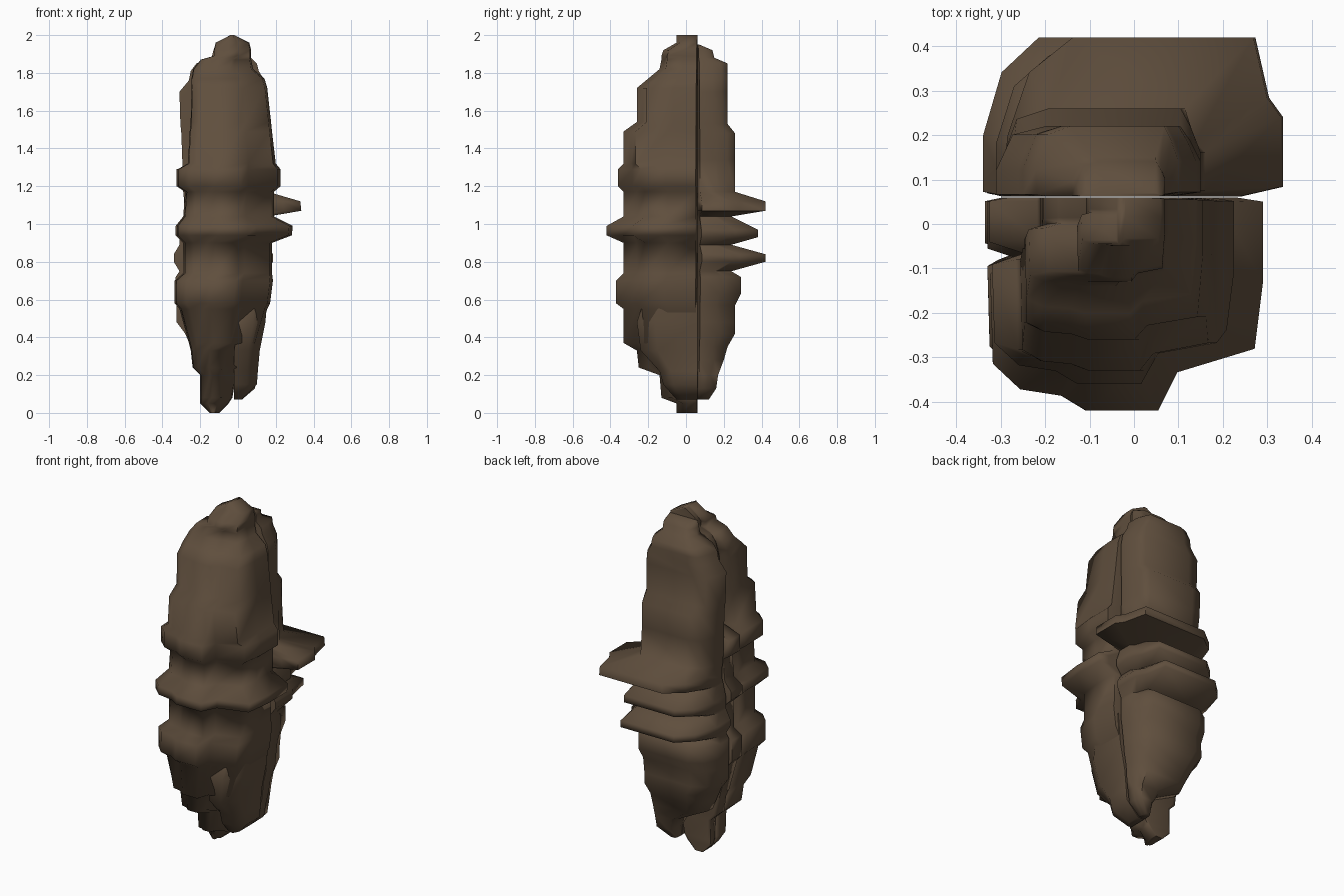
import bpy, bmesh

bark = bpy.data.materials.new("dark bark brown")
bark.diffuse_color = (0.115, 0.077, 0.047, 1)


def loft(name, y_seam, section, levels):
    """Stack one half cross-section (u across, v outward) through levels (z, x0, x1, y_outer)."""
    bm = bmesh.new()
    rings = []
    for z, x0, x1, y in levels:
        upper = z > 1.31                     # upper body: squarer corners, recessed left strip
        ring = []
        for u, v in section:
            if upper and v > 0.5:
                v += (1 - v) * 0.45
            if upper and y < y_seam and u < 0.1 and v < 0.3:
                u = 0.11
            ring.append(bm.verts.new((x0 + (x1 - x0) * u, y_seam + (y - y_seam) * v, z)))
        rings.append(ring)
    n = len(section)
    for a, b in zip(rings, rings[1:]):
        for i in range(n):
            j = (i + 1) % n
            bm.faces.new((a[i], a[j], b[j], b[i]))
    bm.faces.new(rings[0])
    bm.faces.new(rings[-1])
    bmesh.ops.recalc_face_normals(bm, faces=bm.faces)
    me = bpy.data.meshes.new(name)
    bm.to_mesh(me)
    bm.free()
    me.materials.append(bark)
    ob = bpy.data.objects.new(name, me)
    bpy.context.collection.objects.link(ob)
    bpy.context.view_layer.objects.active = ob
    ob.select_set(True)
    bpy.ops.object.shade_smooth_by_angle(angle=1.3)
    ob.select_set(False)
    return ob


# Half cross-sections: stepped corners, with a groove down the left side and along the seam
front_section = [(.08, 0), (0, .02), (0, .24), (.14, .30), (.01, .36), (.02, .78), (.12, .90),
                 (.27, .93), (.36, 1), (.62, 1), (.69, .82), (.97, .71), (1, .4),
                 (1, .02), (.9, 0)]
back_section = [(.08, 0), (0, .03), (0, .38), (.08, .78), (.24, 1), (.9, 1),
                (.95, .62), (1, .5), (1, .06), (.85, 0)]
lobe_section = [(0, 0), (0, 1), (.55, 1), (1, .7), (1, 0)]

# Front shell: three raised bands
loft("front_shell", 0.06, front_section, [
    (0.00, -.15, -.10, -.05), (.05, -.20, -.05, -.05), (.08, -.20, -.03, -.13),
    (.20, -.20, -.01, -.14), (.24, -.24, .0, -.25), (.33, -.25, .03, -.26),
    (.37, -.26, .10, -.33), (.55, -.31, .155, -.33), (.58, -.335, .17, -.37),
    (.70, -.335, .185, -.37), (.74, -.29, .18, -.33), (.90, -.29, .18, -.33),
    (.94, -.33, .285, -.42), (.99, -.33, .29, -.42), (1.04, -.29, .19, -.33),
    (1.17, -.28, .19, -.33), (1.20, -.325, .225, -.36), (1.29, -.325, .225, -.36),
    (1.32, -.27, .20, -.33), (1.49, -.26, .18, -.33), (1.54, -.255, .175, -.26),
    (1.72, -.25, .155, -.26), (1.77, -.25, .14, -.20), (1.82, -.24, .08, -.14),
    (1.87, -.20, .07, -.13), (1.89, -.13, .07, -.13), (1.92, -.13, .07, -.12),
    (1.96, -.12, .06, -.05), (2.0, -.04, -.02, -.05)])

# Lower right lobe of the front, separated by a slit
loft("lower_right_lobe", 0.06, lobe_section, [
    (.07, -.02, .02, -.05), (.15, -.02, .10, -.12), (.22, -.02, .105, -.14),
    (.33, -.02, .115, -.24), (.48, 0, .145, -.26), (.66, .02, .16, -.20)])

# Back shell: broad jutting ridges
loft("back_shell", 0.062, back_section, [
    (.07, -.02, .02, .12), (.13, -.02, .09, .16), (.20, -.06, .10, .17),
    (.28, -.22, .11, .20), (.35, -.25, .115, .22), (.42, -.28, .13, .26),
    (.48, -.325, .135, .26), (.57, -.325, .145, .26), (.63, -.33, .155, .29),
    (.72, -.33, .155, .29), (.75, -.31, .15, .24), (.80, -.34, .185, .42),
    (.84, -.34, .185, .42), (.89, -.31, .15, .24), (.93, -.31, .19, .38),
    (.97, -.31, .19, .38), (1.04, -.29, .16, .24), (1.07, -.285, .335, .42),
    (1.12, -.285, .33, .42), (1.17, -.29, .16, .26), (1.34, -.295, .15, .26),
    (1.48, -.30, .15, .26), (1.53, -.305, .15, .22), (1.70, -.31, .15, .22),
    (1.76, -.26, .14, .22), (1.81, -.25, .11, .22), (1.85, -.22, .10, .22),
    (1.88, -.14, .07, .15), (1.92, -.13, .07, .14), (1.95, -.12, .06, .07)])
